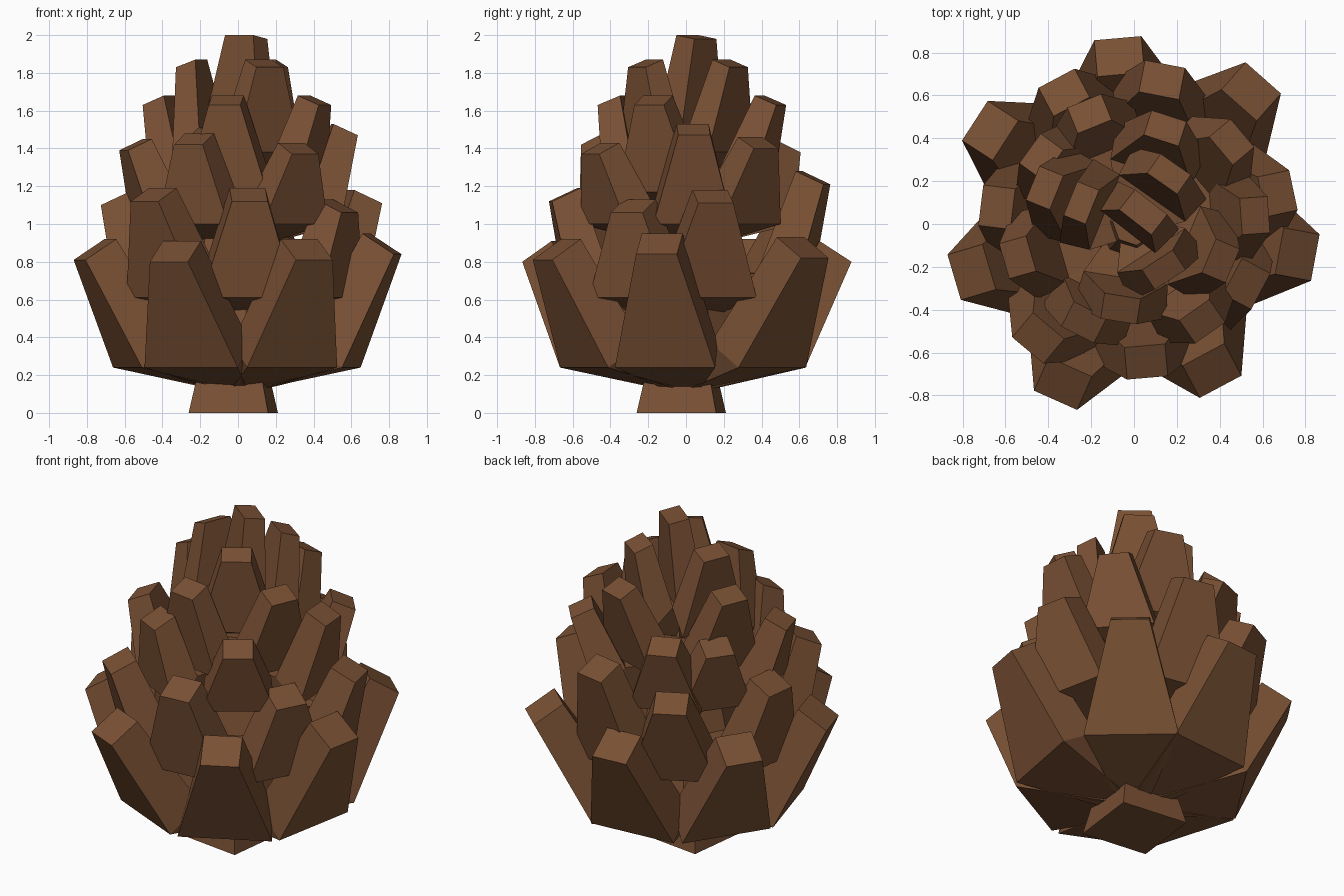
import bpy, bmesh, math
from mathutils import Vector, Matrix

if "Cube" in bpy.data.objects:
    bpy.data.objects.remove(bpy.data.objects["Cube"])

mat = bpy.data.materials.new("bark_brown")
mat.diffuse_color = (0.19, 0.08, 0.034, 1)
mat.use_nodes = True
mat.node_tree.nodes["Principled BSDF"].inputs["Base Color"].default_value = mat.diffuse_color


def add_object(name, bm):
    bmesh.ops.recalc_face_normals(bm, faces=bm.faces)
    me = bpy.data.meshes.new(name)
    bm.to_mesh(me)
    bm.free()
    me.materials.append(mat)
    ob = bpy.data.objects.new(name, me)
    bpy.context.collection.objects.link(ob)
    return ob


def loft(name, loops_co, matrix):
    """Closed solid through a list of equal-length point rings."""
    bm = bmesh.new()
    loops = [[bm.verts.new(matrix @ Vector(p)) for p in ring] for ring in loops_co]
    n = len(loops[0])
    for a, b in zip(loops, loops[1:]):
        for i in range(n):
            j = (i + 1) % n
            bm.faces.new((a[i], a[j], b[j], b[i]))
    bm.faces.new(loops[0])
    bm.faces.new(loops[-1])
    return add_object(name, bm)


def scale(name, angle, r_top, z_top, r_base, z_base, w_base, w_top, thick, drop):
    """Woody scale: root at the core, wide shoulder, narrow blunt tip."""
    # Each ring: (outer radius, z, inner radius, z, outer width, inner width)
    rings = [
        (0.03, z_base - 0.13, 0.0, z_base + 0.1, 0.14, 0.14),
        (r_base, z_base, r_base - thick * 1.3, z_base + 0.13, w_base, w_base * 0.9),
        (r_top, z_top - drop, r_top - thick, z_top, w_top, w_top),
    ]
    pts = [[(ro, -wo / 2, zo), (ro, wo / 2, zo), (ri, wi / 2, zi), (ri, -wi / 2, zi)]
           for ro, zo, ri, zi, wo, wi in rings]
    return loft(name, pts, Matrix.Rotation(math.radians(angle), 4, 'Z'))


def frustum(name, sides, r1, r2, z1, z2, turn, centre=(0, 0, 0)):
    """Tapered prism with its first corner at the given angle."""
    ang = [math.radians(turn + 360 * i / sides) for i in range(sides)]
    pts = [[(r * math.cos(a), r * math.sin(a), z) for a in ang]
           for r, z in ((r1, z1), (r2, z2))]
    return loft(name, pts, Matrix.Translation(centre))


# Rows from bottom to top:
# base radius, base z, base width, tip width, thickness, tip drop, [(angle, tip radius, tip z)]
rows = [
    (0.61, 0.24, 0.54, 0.22, 0.17, 0.11,
     [(-114, .90, .91), (-62, .86, .92), (-10.5, .86, .95), (48.5, .91, .93),
      (95, .87, .91), (147, .885, .92), (-163.5, .875, .92)]),
    (0.62, 0.61, 0.50, 0.19, 0.15, 0.07,
     [(-85, .72, 1.19), (-28, .67, 1.13), (12, .76, 1.18), (79, .76, 1.28),
      (118, .77, 1.16), (173, .72, 1.17), (-130, .77, 1.19)]),
    (0.53, 1.00, 0.42, 0.17, 0.13, 0.06,
     [(-117, .58, 1.48), (-55, .62, 1.43), (4, .63, 1.53), (40, .66, 1.46),
      (112, .62, 1.44), (144, .60, 1.42), (-164, .63, 1.45)]),
    (0.41, 1.17, 0.44, 0.17, 0.12, 0.05,
     [(-99, .46, 1.68), (-23, .50, 1.68), (72, .53, 1.68), (158, .51, 1.68)]),
    (0.29, 1.38, 0.42, 0.17, 0.11, 0.04,
     [(-57, .31, 1.87), (55, .34, 1.87), (158, .32, 1.87)]),
    (0.11, 1.50, 0.36, 0.19, 0.12, 0.02, [(52, .13, 2.0)]),
]
for n, (rb, zb, wb, wt, th, drop, tips) in enumerate(rows, 1):
    for k, (ang, rt, zt) in enumerate(tips, 1):
        scale(f"scale_row{n}_{k}", ang, rt, zt, rb, zb, wb, wt, th, drop)

# Short square stem and hidden central core
frustum("stem", 4, 0.30, 0.25, 0.0, 0.17, 38, (-0.025, -0.025, 0))
frustum("core", 7, 0.40, 0.10, 0.3, 1.55, 20)
